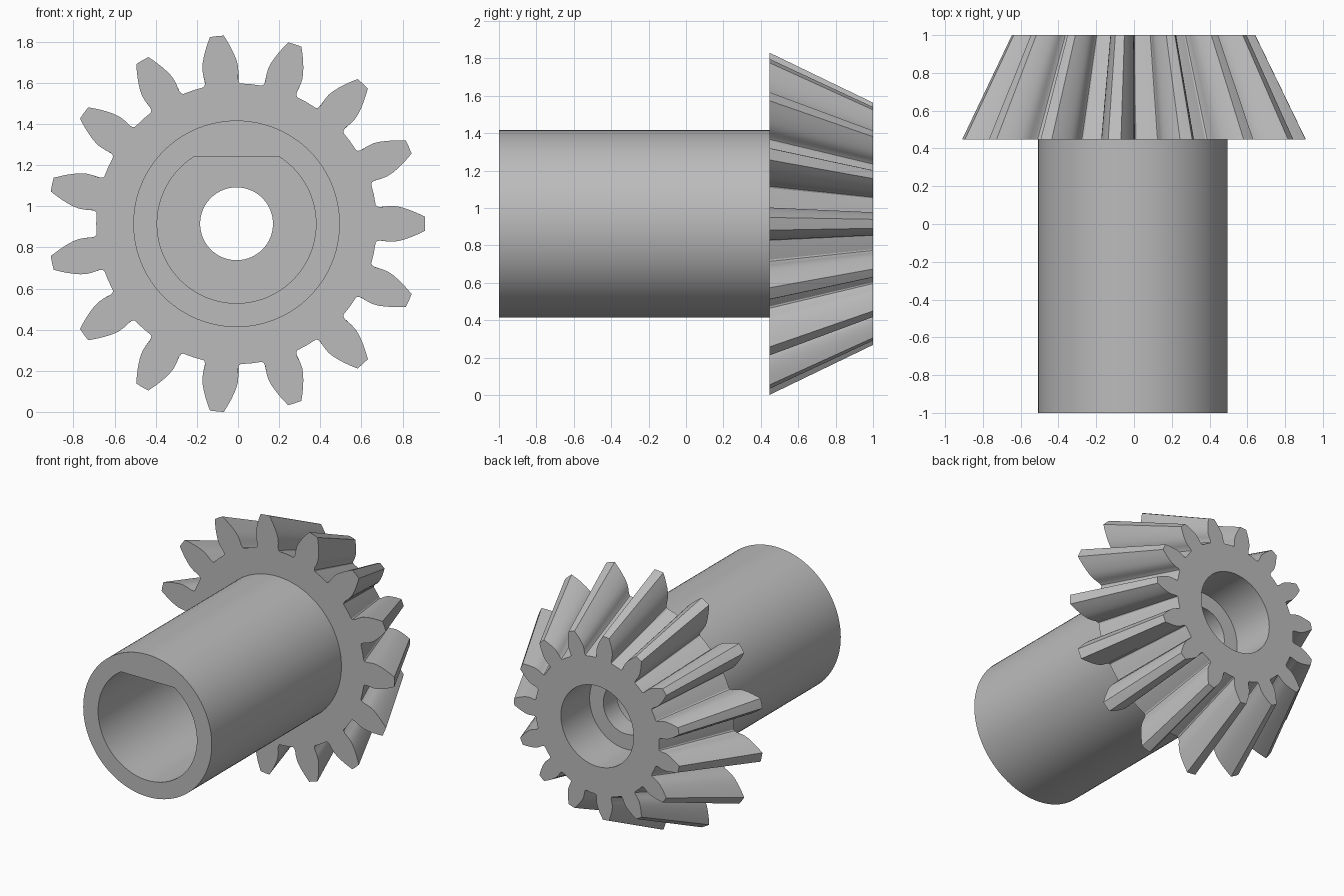
import bpy, bmesh
from math import radians, sin, cos, tau, atan2, hypot, sqrt
from mathutils import Vector

cube = bpy.data.objects.get("Cube")
if cube:
    bpy.data.objects.remove(cube)

CX, CZ = -0.007, 0.915            # gear axis, running along y
FRONT, STEP, BACK = -1.0, 0.447, 1.0
TEETH, TIP, TAPER = 15, 0.917, 0.708

grey = bpy.data.materials.new("steel grey")
grey.use_nodes = True
colour = (0.5, 0.5, 0.5, 1)
grey.diffuse_color = colour
grey.node_tree.nodes["Principled BSDF"].inputs["Base Color"].default_value = colour


def loft(name, outline, y0, y1, end_scale=1.0):
    """Solid between an x-z outline at y0 and its scaled copy at y1."""
    bm = bmesh.new()
    rings = [[bm.verts.new((CX + x * s, y, CZ + z * s)) for x, z in outline]
             for y, s in ((y0, 1.0), (y1, end_scale))]
    n = len(outline)
    for i in range(n):
        j = (i + 1) % n
        bm.faces.new((rings[0][i], rings[0][j], rings[1][j], rings[1][i]))
    for ring in rings:
        bm.faces.new(ring)
    bmesh.ops.recalc_face_normals(bm, faces=bm.faces)
    mesh = bpy.data.meshes.new(name)
    bm.to_mesh(mesh)
    bm.free()
    mesh.materials.append(grey)
    obj = bpy.data.objects.new(name, mesh)
    bpy.context.collection.objects.link(obj)
    return obj


def circle(r, n=96):
    return [(r * cos(tau * i / n), r * sin(tau * i / n)) for i in range(n)]


def d_shape(r, flat, n=96):
    """Circle with its top cut off at a flat height."""
    a = atan2(flat, sqrt(r * r - flat * flat))
    start, sweep = radians(180) - a, radians(180) + 2 * a
    return [(r * cos(start + sweep * i / n), r * sin(start + sweep * i / n))
            for i in range(n + 1)]


def gear_outline():
    # Half tooth flank: distance along the tooth, half width
    flank = [(0.676, 0.091), (0.683, 0.084), (0.70, 0.081), (0.735, 0.086),
             (0.765, 0.087), (0.795, 0.082), (0.825, 0.073), (0.855, 0.062),
             (0.885, 0.049), (0.916, 0.034)]
    polar = [(hypot(a, w), atan2(w, a)) for a, w in flank]
    tooth = [(r, -t) for r, t in polar] + [(TIP, 0)] + [(r, t) for r, t in reversed(polar)]
    tooth.append((polar[0][0], tau / TEETH / 2))      # middle of the gap
    return [(r * cos(t + k * tau / TEETH), r * sin(t + k * tau / TEETH))
            for k in range(TEETH) for r, t in tooth]


def combine(target, other, operation):
    mod = target.modifiers.new(operation.lower(), "BOOLEAN")
    mod.operation, mod.solver, mod.object = operation, "EXACT", other
    bpy.context.view_layer.objects.active = target
    bpy.ops.object.modifier_apply(modifier=mod.name)
    bpy.data.objects.remove(other)


# Tapered toothed head with a round shaft
pinion = loft("bevel_pinion", gear_outline(), STEP, BACK, TAPER)
combine(pinion, loft("shaft", circle(0.502), FRONT, STEP + 0.05), "UNION")

# Flat-sided front bore, narrow through hole, round rear bore
combine(pinion, loft("front_bore", d_shape(0.386, 0.325), FRONT - 0.1, 0.53), "DIFFERENCE")
combine(pinion, loft("through_hole", circle(0.177), 0.4, 0.8), "DIFFERENCE")
combine(pinion, loft("rear_bore", circle(0.284), 0.68, BACK + 0.1), "DIFFERENCE")

# Smooth curves, crisp edges
for o in bpy.context.selected_objects:
    o.select_set(False)
pinion.select_set(True)
bpy.context.view_layer.objects.active = pinion
bpy.ops.object.shade_smooth_by_angle(angle=radians(28))
